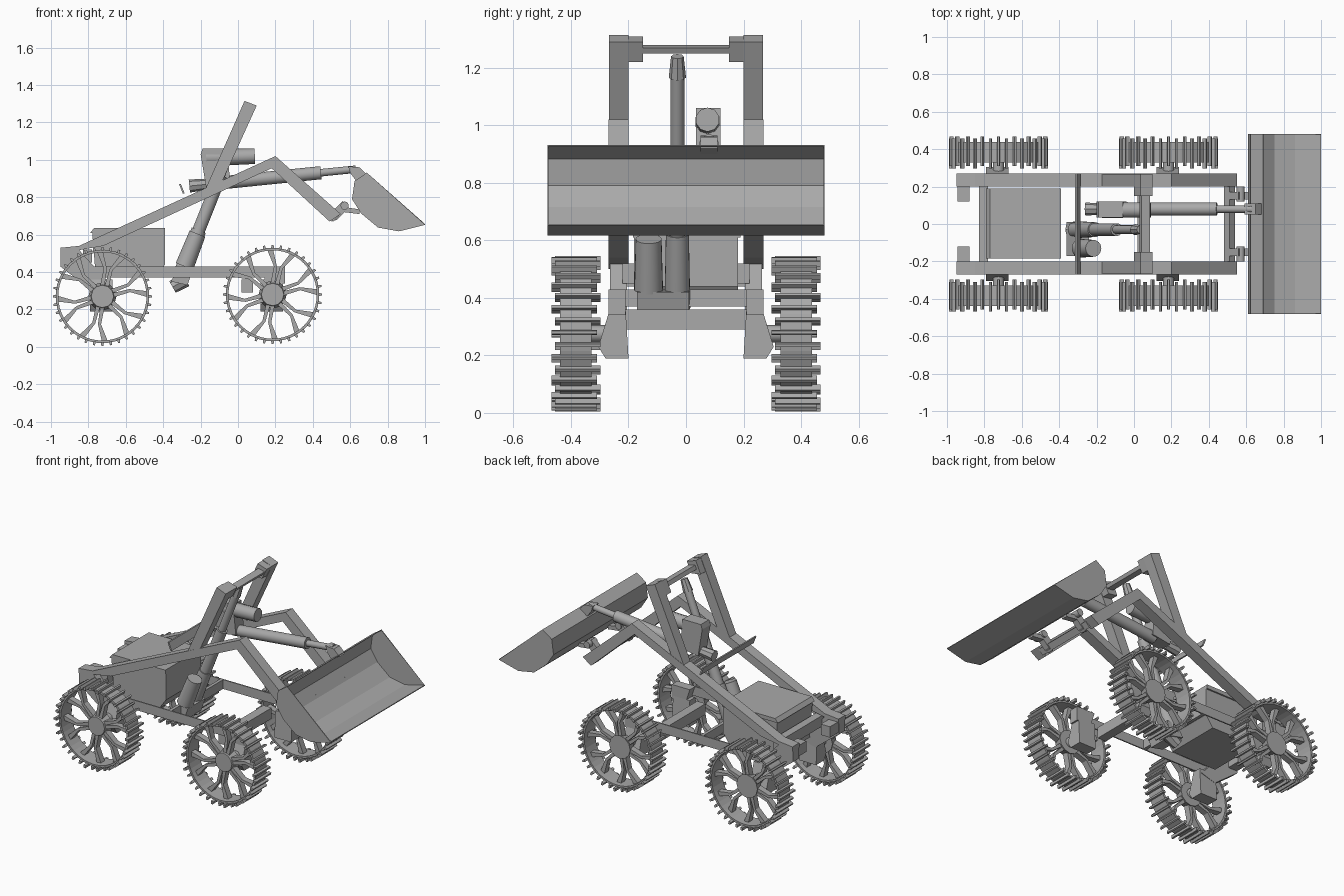
import bpy, bmesh, math
from mathutils import Vector, Matrix

cube = bpy.data.objects.get("Cube")
if cube:
    bpy.data.objects.remove(cube, do_unlink=True)

GREY = (0.4, 0.4, 0.4, 1)
mat = bpy.data.materials.new("plain grey")
mat.use_nodes = True
mat.diffuse_color = GREY
mat.node_tree.nodes["Principled BSDF"].inputs["Base Color"].default_value = GREY


def finish(bm, name, smooth=False):
    bmesh.ops.recalc_face_normals(bm, faces=bm.faces[:])
    mesh = bpy.data.meshes.new(name)
    bm.to_mesh(mesh)
    bm.free()
    mesh.materials.append(mat)
    ob = bpy.data.objects.new(name, mesh)
    bpy.context.collection.objects.link(ob)
    if smooth:
        bpy.ops.object.select_all(action='DESELECT')
        ob.select_set(True)
        bpy.context.view_layer.objects.active = ob
        bpy.ops.object.shade_smooth_by_angle(angle=math.radians(40))
    return ob


def add_prism(bm, pts, depth):
    """Extrude a closed loop of 3D points by a vector."""
    face = bm.faces.new([bm.verts.new(p) for p in pts])
    new = bmesh.ops.extrude_face_region(bm, geom=[face])["geom"]
    bmesh.ops.translate(bm, vec=depth, verts=[v for v in new if isinstance(v, bmesh.types.BMVert)])


def add_box(bm, x, y, z):
    add_prism(bm, [(x[0], y[0], z[0]), (x[1], y[0], z[0]), (x[1], y[1], z[0]), (x[0], y[1], z[0])],
              (0, 0, z[1] - z[0]))


def box(name, x, y, z):
    bm = bmesh.new()
    add_box(bm, x, y, z)
    return finish(bm, name)


def side_prism(name, profile, y0, y1):
    bm = bmesh.new()
    add_prism(bm, [(x, y0, z) for x, z in profile], (0, y1 - y0, 0))
    return finish(bm, name)


def rod(name, a, b, r1, r2=None, sides=24):
    a, b = Vector(a), Vector(b)
    bm = bmesh.new()
    m = Matrix.Translation((a + b) / 2) @ (b - a).to_track_quat('Z', 'Y').to_matrix().to_4x4()
    bmesh.ops.create_cone(bm, cap_ends=True, segments=sides, radius1=r1, radius2=r2 or r1,
                          depth=(b - a).length, matrix=m)
    return finish(bm, name, sides > 8)


def pair(make, name, *args):
    """Build a left part, then its mirrored right twin."""
    for side, s in (("left", 1), ("right", -1)):
        ob = make(side + "_" + name, *args)
        if s < 0:
            ob.data.transform(Matrix.Scale(-1, 4, (0, 1, 0)))
            ob.data.flip_normals()


# Open wheel: thin rim, forked spokes, hub and cross slats
R = 0.265
SPOKES, SLATS = 6, 36


def wheel_mesh():
    bm = bmesh.new()
    n = 48
    rings = []
    for r, y in ((0.25, -0.055), (0.25, 0.055), (0.236, 0.055), (0.236, -0.055)):
        rings.append([bm.verts.new((r * math.cos(math.tau * i / n), y, r * math.sin(math.tau * i / n)))
                      for i in range(n)])
    for k in range(4):
        p, q = rings[k], rings[(k + 1) % 4]
        for i in range(n):
            j = (i + 1) % n
            bm.faces.new((p[i], p[j], q[j], q[i]))
    bmesh.ops.create_cone(bm, cap_ends=True, segments=12, radius1=0.075, radius2=0.06, depth=0.06,
                          matrix=Matrix.Rotation(math.pi / 2, 4, 'X'))

    def polar(r, a, y):
        return (r * math.cos(a), y, r * math.sin(a))

    for k in range(SPOKES):
        a = math.tau * (k + 0.3) / SPOKES
        for s in (-1, 1):
            add_prism(bm, [polar(0.055, a, -0.02), polar(0.06, a + s * 0.4, -0.02),
                           polar(0.15, a + s * 0.16, -0.02), polar(0.242, a + s * 0.33, -0.02),
                           polar(0.242, a + s * 0.2, -0.02), polar(0.15, a + s * 0.05, -0.02)],
                      (0, 0.04, 0))
    for k in range(SLATS):
        a = math.tau * k / SLATS
        slide = 0.012 if k % 2 else 0
        inner, outer = -0.085 + slide, 0.085 - 0.012 + slide
        add_prism(bm, [polar(0.245, a - 0.035, inner), polar(R, a - 0.02, inner),
                       polar(R, a + 0.02, inner), polar(0.245, a + 0.035, inner)],
                  (0, outer - inner, 0))
    return finish(bm, "rear_left_wheel")


first = wheel_mesh()
first.location = (-0.725, 0.383, R)
for name, x, y in (("rear_right_wheel", -0.725, -0.383), ("front_left_wheel", 0.185, 0.383),
                   ("front_right_wheel", 0.185, -0.383)):
    ob = bpy.data.objects.new(name, first.data)
    ob.location = (x, y, R + 0.015 * (x > 0))
    ob.scale.y = 1
    bpy.context.collection.objects.link(ob)
first.location.z = bpy.data.objects["rear_right_wheel"].location.z = R + 0.005


# Wheel legs and axle stubs
def leg(name, x0, x1):
    bm = bmesh.new()
    add_prism(bm, [(x0, y, z) for y, z in ((0.21, 0.36), (0.265, 0.36), (0.305, 0.23),
                                           (0.28, 0.19), (0.2, 0.19))], (x1 - x0, 0, 0))
    return finish(bm, name)


for end, x in (("front", 0.185), ("rear", -0.725)):
    pair(leg, end + "_wheel_leg", x - 0.065, x + 0.055)
    pair(rod, end + "_axle", (x, 0.27, 0.275), (x, 0.4, 0.275), 0.03)
pair(side_prism, "front_strut", [(0.15, 0.34), (0.25, 0.34), (0.25, 0.43), (0.12, 0.43)], 0.21, 0.27)
pair(side_prism, "rear_strut", [(-0.95, 0.43), (-0.95, 0.53), (-0.86, 0.53), (-0.68, 0.33), (-0.78, 0.3)],
     0.205, 0.265)

# Chassis side plates and cross members
pair(box, "chassis_rail", (-0.78, 0.25), (0.262, 0.27), (0.37, 0.43))
box("front_cross_beam", (0.02, 0.08), (-0.23, 0.23), (0.29, 0.36))
box("middle_cross_beam", (-0.31, -0.29), (-0.265, 0.265), (0.37, 0.43))
box("rear_cross_beam", (-0.83, -0.78), (-0.22, 0.22), (0.45, 0.52))
pair(box, "rear_bracket", (-0.945, -0.88), (0.12, 0.21), (0.44, 0.51))

# Body box with sloping back and a lid
side_prism("body_box", [(-0.78, 0.62), (-0.39, 0.62), (-0.39, 0.44), (-0.44, 0.37), (-0.76, 0.37)],
           -0.18, 0.18)
side_prism("body_lid", [(-0.79, 0.61), (-0.77, 0.635), (-0.39, 0.635), (-0.39, 0.61)], -0.185, 0.19)

# Lift arms, mast and their cross bars
pair(side_prism, "lift_arm", [(-0.95, 0.5), (-0.95, 0.53), (-0.85, 0.54), (0.2, 1.02), (0.55, 0.71),
                              (0.49, 0.67), (0.18, 0.955), (-0.72, 0.54)], 0.2, 0.27)
pair(side_prism, "mast", [(-0.18, 0.83), (0.035, 1.315), (0.1, 1.29), (-0.1, 0.85)], 0.2, 0.268)
pair(side_prism, "mast_gusset", [(0.0, 1.23), (0.035, 1.31), (0.1, 1.29), (0.065, 1.22)], 0.15, 0.2)
side_prism("mast_cross_bar", [(0.03, 1.255), (0.04, 1.28), (0.085, 1.27), (0.075, 1.25)], -0.2, 0.2)
side_prism("arm_brace_plate", [(-0.315, 0.87), (-0.305, 0.87), (-0.285, 0.82), (-0.295, 0.82)],
           -0.27, 0.27)
side_prism("arm_cross_bar", [(0.48, 0.7), (0.51, 0.73), (0.54, 0.7), (0.51, 0.67)], -0.21, 0.21)

# Bucket shell with closed ends
PROFILE = [(0.69, 0.93), (0.625, 0.885), (0.612, 0.79), (0.66, 0.715), (0.75, 0.64), (0.86, 0.62), (1.0, 0.655)]
bm = bmesh.new()
left, right = ([bm.verts.new((x, y, z)) for x, z in PROFILE] for y in (0.48, -0.48))
for i in range(len(PROFILE) - 1):
    bm.faces.new((left[i], left[i + 1], right[i + 1], right[i]))
bm.faces.new(left)
bm.faces.new(right[::-1])
bucket = finish(bm, "bucket")
shell = bucket.modifiers.new("shell", 'SOLIDIFY')
shell.thickness = 0.006
shell.offset = 0

# Bucket hinges
pair(side_prism, "bucket_hook", [(0.5, 0.67), (0.49, 0.71), (0.56, 0.78), (0.585, 0.745), (0.65, 0.735),
                                 (0.65, 0.71), (0.57, 0.72), (0.53, 0.68)], 0.13, 0.17)
pair(rod, "bucket_hinge_pin", (0.57, 0.12, 0.755), (0.57, 0.2, 0.755), 0.022, None, 12)

# Upright actuator with its motor
Y1 = -0.03
base, top = Vector((-0.33, Y1, 0.32)), Vector((0.035, Y1, 1.24))


def along(a, b, t, y=0):
    p = a.lerp(b, t)
    p.y += y
    return p


rod("lift_actuator_base", along(base, top, 0.05), along(base, top, 0.33), 0.045, 0.04)
rod("lift_actuator_rod", along(base, top, 0.3), along(base, top, 0.93), 0.024)
rod("lift_actuator_sleeve", along(base, top, 0.32), along(base, top, 0.65), 0.034)
rod("lift_actuator_eye", along(base, top, 0.92), top, 0.03, 0.022, 8)
rod("lift_actuator_foot", (-0.35, Y1, 0.32), (-0.28, Y1, 0.36), 0.035, 0.04, 8)
rod("lift_motor", along(base, top, 0.12, -0.1), along(base, top, 0.31, -0.1), 0.05, 0.045)
side_prism("lift_gearbox", [(-0.36, 0.35), (-0.31, 0.43), (-0.24, 0.42), (-0.27, 0.33)], -0.17, 0.01)

# Tilt actuator with its motor above
Y2 = 0.08
back, tip = Vector((-0.26, Y2, 0.86)), Vector((0.63, Y2, 0.95))
rod("tilt_actuator_clevis", back, along(back, tip, 0.1), 0.035, 0.03, 8)
side_prism("tilt_gearbox", [(-0.2, 1.03), (-0.19, 1.06), (-0.06, 1.06), (-0.04, 0.87), (-0.17, 0.85)],
           0.035, 0.12)
rod("tilt_actuator_sleeve", along(back, tip, 0.2), along(back, tip, 0.79), 0.035)
rod("tilt_actuator_rod", along(back, tip, 0.75), tip, 0.02)
rod("tilt_motor", (-0.17, 0.075, 1.01), (0.09, 0.075, 1.02), 0.045, 0.042, 10)
side_prism("tilt_bucket_bracket", [(0.59, 0.965), (0.65, 0.96), (0.69, 0.92), (0.63, 0.89), (0.6, 0.93)],
           0.05, 0.11)
